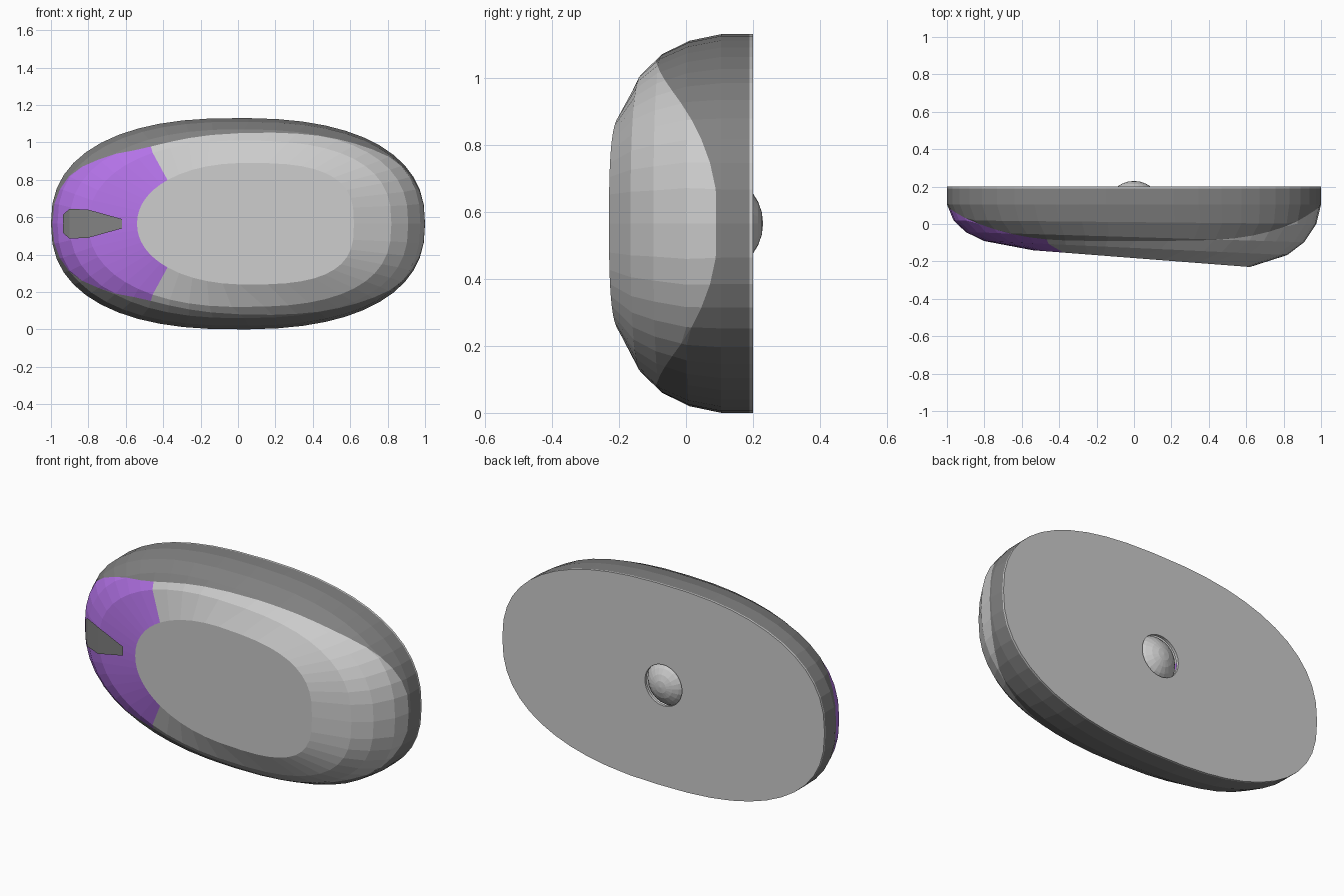
import bpy, bmesh
from math import cos, sin, pi, radians
from mathutils import Vector

if "Cube" in bpy.data.objects:
    bpy.data.objects.remove(bpy.data.objects["Cube"])

ZC = 0.565          # centre height
H, K = 24, 16       # columns per half outline, column where the buttons begin


def material(name, rgb):
    m = bpy.data.materials.new(name)
    m.diffuse_color = (*rgb, 1)
    m.use_nodes = True
    m.node_tree.nodes["Principled BSDF"].inputs["Base Color"].default_value = m.diffuse_color
    return m


dark = material("dark_grey", (0.22, 0.22, 0.22))
purple = material("purple", (0.45, 0.17, 0.8))


def finish(name, bm, mat=None):
    bmesh.ops.remove_doubles(bm, verts=bm.verts, dist=1e-5)
    me = bpy.data.meshes.new(name)
    bm.to_mesh(me)
    bm.free()
    ob = bpy.data.objects.new(name, me)
    bpy.context.collection.objects.link(ob)
    if mat:
        me.materials.append(mat)
    return ob


def skin(cols, closed=False):
    """Quads between neighbouring columns of points."""
    bm = bmesh.new()
    vs = [[bm.verts.new(p) for p in c] for c in cols]
    n = len(vs)
    for j in range(n if closed else n - 1):
        a, b = vs[j], vs[(j + 1) % n]
        for i in range(len(a) - 1):
            bm.faces.new((a[i], b[i], b[i + 1], a[i + 1]))
    return bm


# Outline rings from base to top plate:
# x left, x right, half height, y at x=0, y slope, roundness left/right, button angle
RINGS = [
    (-1.0, 1.0, 0.565, 0.19, 0, 2.4, 2.4, 118),
    (-1.0, 1.0, 0.565, 0.105, 0, 2.4, 2.4, 118),
    (-0.965, 0.975, 0.545, 0.01, -0.01, 2.4, 2.5, 118),
    (-0.90, 0.91, 0.505, -0.07, -0.03, 2.3, 2.5, 119),
    (-0.80, 0.82, 0.445, -0.128, -0.046, 2.2, 2.6, 123),
    (-0.54, 0.62, 0.325, -0.182, -0.077, 2.1, 2.9, 135),
]


def ring_point(ring, j):
    xl, xr, zh, y0, slope, nl, nr, border = ring
    k = j if j <= H else 2 * H - j
    ang = k / K * border if k <= K else border + (k - K) / (H - K) * (180 - border)
    c, s = cos(radians(ang)), max(0.0, sin(radians(ang)))
    n = nr if c > 0 else nl
    x = (xl + xr) / 2 + (xr - xl) / 2 * abs(c) ** (2 / n) * (1 if c > 0 else -1)
    z = zh * s ** (2 / n) * (1 if j <= H else -1)
    return Vector((x, y0 + slope * x, ZC + z))


# Split every column at the curved seam between lower body and upper shell
lower, upper = [], []
for j in range(2 * H):
    col = [ring_point(r, j) for r in RINGS]
    seam_y = -0.09 + 0.18 * min(1, abs(col[2].x) / 0.97) ** 5
    i = next(i for i in range(5) if col[i + 1].y <= seam_y)
    f = (col[i].y - seam_y) / (col[i].y - col[i + 1].y)
    seam = col[i].lerp(col[i + 1], f)
    lower.append([p if q <= i else seam for q, p in enumerate(col)])
    upper.append([seam if q <= i else p for q, p in enumerate(col)])

finish("lower_body", skin(lower, True), dark)
finish("buttons", skin(upper[K:2 * H - K + 1]), purple)
finish("upper_shell", skin(upper[2 * H - K:] + upper[:K + 1]))

# Flat top panel
bm = bmesh.new()
bm.faces.new([bm.verts.new(c[-1]) for c in upper])
finish("top_panel", bm)

# Dark tapered slot lying on the buttons
mid = upper[H]


def surface_y(x):
    for a, b in zip(mid, mid[1:]):
        if a.x <= x <= b.x and b.x > a.x:
            return a.y + (b.y - a.y) * (x - a.x) / (b.x - a.x)
    return mid[0].y


slot = []
for x, w in ((-0.935, 0.05), (-0.90, 0.08), (-0.80, 0.075), (-0.62, 0.025)):
    y = surface_y(x) - 0.008
    slot.append([(x, y, ZC + w), (x, y, ZC - w)])
bm = skin(slot)
bmesh.ops.reverse_faces(bm, faces=bm.faces)
if bm.faces[:] and sum(f.normal.y for f in bm.faces) > 0:
    bmesh.ops.reverse_faces(bm, faces=bm.faces)
finish("wheel_slot", bm, dark)

# Base plate with a round ball opening
base = []
for j in range(2 * H):
    o = ring_point(RINGS[0], j)
    a = pi * j / H
    hx, hz = 0.115 * cos(a), ZC + 0.115 * sin(a)
    base.append([(hx, 0.185, hz), (hx, 0.2, hz), (o.x, 0.2, o.z), (o.x, 0.19, o.z)])
finish("base_plate", skin(base, True))

# Tracking ball
bpy.ops.mesh.primitive_uv_sphere_add(segments=20, ring_count=14, radius=0.15,
                                     location=(0, 0.08, ZC), rotation=(pi / 2, 0, 0))
bpy.context.object.name = "tracking_ball"
